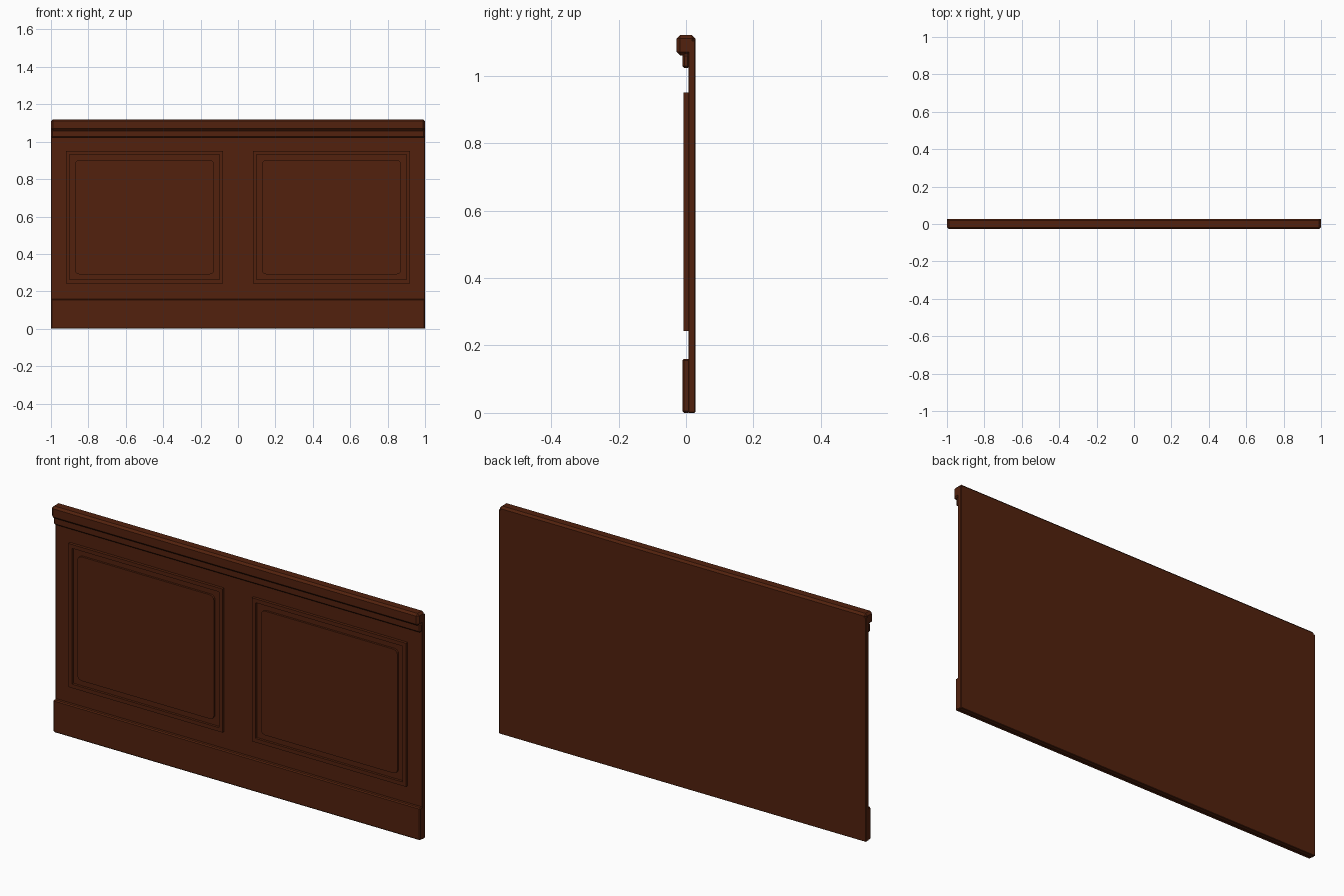
import bpy
import bmesh
from mathutils import Vector

cube = bpy.data.objects.get("Cube")
if cube:
    bpy.data.objects.remove(cube, do_unlink=True)

# Single dark wood colour
wood = bpy.data.materials.new("dark_brown_wood")
wood.use_nodes = True
COLOUR = (0.085, 0.0155, 0.0042, 1)
wood.diffuse_color = COLOUR
shader = wood.node_tree.nodes["Principled BSDF"]
shader.inputs["Base Color"].default_value = COLOUR
shader.inputs["Roughness"].default_value = 0.7


def box_mesh(x, y, z):
    """Box spanning the given (min, max) pairs."""
    bm = bmesh.new()
    bmesh.ops.create_cube(bm, size=1)
    for v in bm.verts:
        v.co = Vector([(r[0] + r[1]) / 2 + c * (r[1] - r[0])
                       for c, r in zip(v.co, (x, y, z))])
    return bm


def finish(name, bm, bevel=0.0):
    if bevel:
        bmesh.ops.bevel(bm, geom=bm.edges[:], offset=bevel, segments=1,
                        profile=0.5, affect='EDGES')
    bmesh.ops.recalc_face_normals(bm, faces=bm.faces[:])
    mesh = bpy.data.meshes.new(name)
    bm.to_mesh(mesh)
    bm.free()
    mesh.materials.append(wood)
    obj = bpy.data.objects.new(name, mesh)
    bpy.context.collection.objects.link(obj)
    return obj


def front_face(bm):
    return min(bm.faces, key=lambda f: f.calc_center_median().y)


# Full-width parts: name, y range, z range, bevel
WIDTH = (-1, 1)
for name, y, z, bevel in (
    ("back_board", (0.007, 0.0275), (0, 1.105), 0.002),
    ("baseboard", (-0.011, 0.012), (0, 0.16), 0.005),
    ("rail_moulding", (-0.011, 0.012), (1.022, 1.065), 0.007),
    ("top_rail_cap", (-0.0275, 0.0275), (1.06, 1.12), 0.01),
):
    finish(name, box_mesh(WIDTH, y, z), bevel)

# Two framed panels
for side, sign in (("left", 1), ("right", -1)):
    def span(a, b):
        return tuple(sorted((sign * a, sign * b)))

    # Raised frame with a recessed middle
    bm = box_mesh(span(0.08, 0.92), (-0.007, 0.01), (0.243, 0.95))
    face = front_face(bm)
    bmesh.ops.inset_region(bm, faces=[face], thickness=0.027)
    floor = bmesh.ops.extrude_discrete_faces(bm, faces=[face])["faces"]
    bmesh.ops.translate(bm, verts=floor[0].verts[:], vec=(0, 0.012, 0))
    finish(side + "_panel_frame", bm)

    # Raised field with rounded corners
    bm = box_mesh(span(0.128, 0.872), (-0.005, 0.008), (0.291, 0.902))
    corners = [e for e in bm.edges
               if abs(e.verts[0].co.y - e.verts[1].co.y) > 0.001]
    bmesh.ops.bevel(bm, geom=corners, offset=0.022, segments=3,
                    profile=0.5, affect='EDGES')
    finish(side + "_panel_field", bm)
